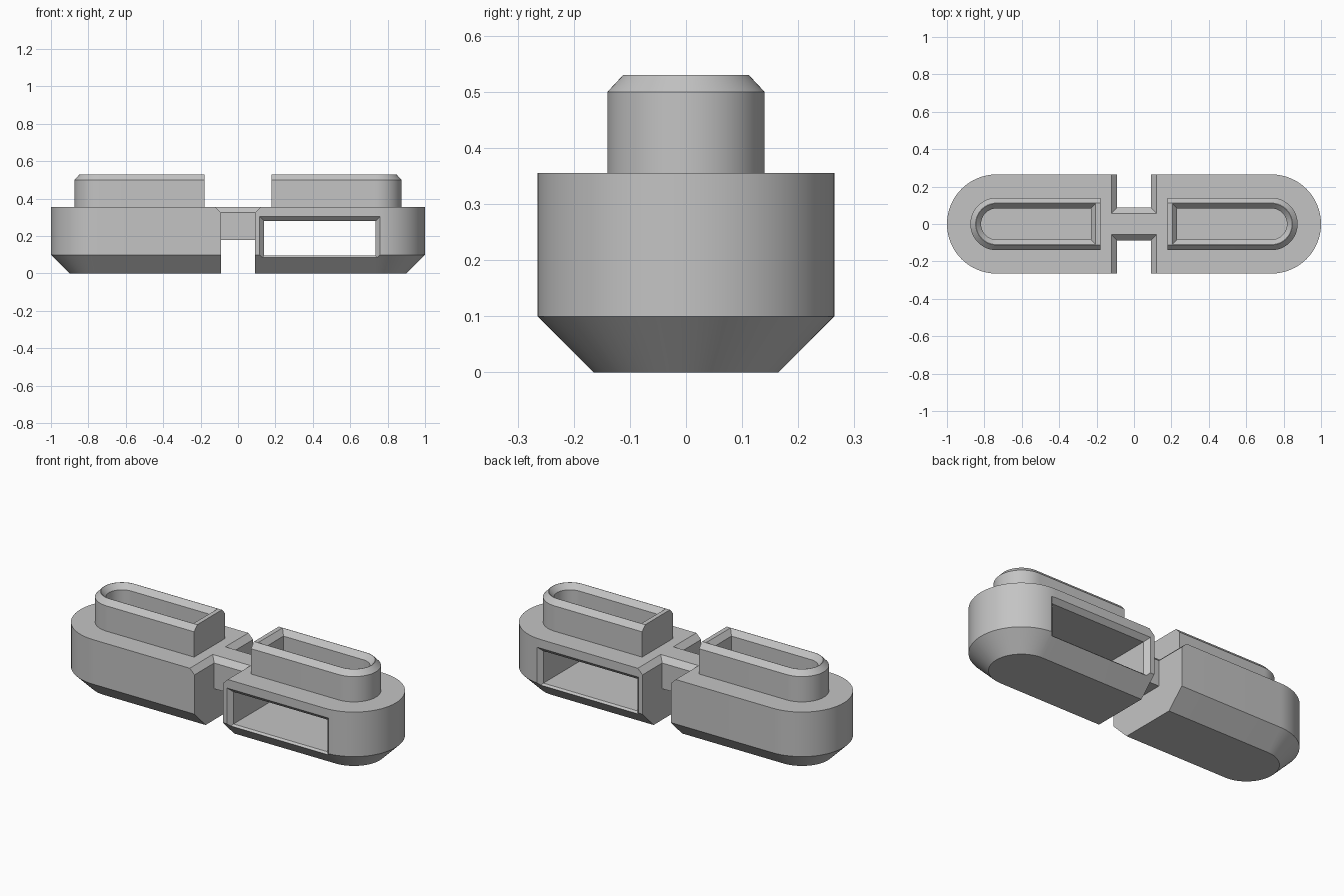
import bpy, bmesh
from math import sin, cos, pi

cube = bpy.data.objects.get("Cube")
if cube:
    bpy.data.objects.remove(cube, do_unlink=True)

grey = bpy.data.materials.new("plain grey")
grey.use_nodes = True
color = (0.55, 0.55, 0.55, 1)
grey.diffuse_color = color
grey.node_tree.nodes["Principled BSDF"].inputs["Base Color"].default_value = color

ARC_CENTRE, SEGMENTS = 0.735, 32


def loft(name, rings):
    """Skin a stack of matching rings and cap both ends."""
    bm = bmesh.new()
    loops = [[bm.verts.new(p) for p in ring] for ring in rings]
    n = len(rings[0])
    for low, high in zip(loops, loops[1:]):
        for i in range(n):
            j = (i + 1) % n
            bm.faces.new((low[i], low[j], high[j], high[i]))
    bm.faces.new(loops[0])
    bm.faces.new(loops[-1])
    bmesh.ops.recalc_face_normals(bm, faces=bm.faces)
    mesh = bpy.data.meshes.new(name)
    bm.to_mesh(mesh)
    bm.free()
    mesh.materials.append(grey)
    obj = bpy.data.objects.new(name, mesh)
    bpy.context.collection.objects.link(obj)
    return obj


def d_ring(side, z, radius, inner_x):
    """Outline with a flat inner end and a round outer end."""
    pts = [(side * inner_x, -radius, z)]
    for i in range(SEGMENTS + 1):
        a = pi * (i / SEGMENTS - 0.5)
        pts.append((side * (ARC_CENTRE + radius * cos(a)), radius * sin(a), z))
    pts.append((side * inner_x, radius, z))
    return pts


def activate(obj):
    bpy.ops.object.select_all(action="DESELECT")
    obj.select_set(True)
    bpy.context.view_layer.objects.active = obj


# Height, radius and inner end of each ring: body, collar, rim, pocket
profile = [
    (0, 0.165, 0.09), (0.1, 0.265, 0.09), (0.325, 0.265, 0.09),
    (0.355, 0.265, 0.12), (0.355, 0.14, 0.18), (0.5, 0.14, 0.18),
    (0.53, 0.112, 0.18), (0.53, 0.11, 0.205), (0.5, 0.083, 0.23),
    (0.355, 0.083, 0.23),
]
left_body = loft("left_body", [d_ring(1, *p) for p in profile])
right_body = loft("right_body", [d_ring(-1, *p) for p in profile])


# Through window with flared edges in the left body
def window_ring(y, grow):
    x0, x1, z0, z1 = 0.14 - grow, 0.735 + grow, 0.096 - grow, 0.28 + grow
    return [(x0, y, z0), (x1, y, z0), (x1, y, z1), (x0, y, z1)]


cutter = loft("window_cutter", [window_ring(y, g) for y, g in
              ((-0.28, 0.04), (-0.24, 0), (0.24, 0), (0.28, 0.04))])
cutter.hide_render = True
cut = left_body.modifiers.new("window", "BOOLEAN")
cut.operation = "DIFFERENCE"
cut.solver = "EXACT"
cut.object = cutter
activate(left_body)
bpy.ops.object.modifier_apply(modifier=cut.name)
bpy.data.objects.remove(cutter, do_unlink=True)

# Bridge bar with chamfered top edges
section = [(-0.087, 0.178), (0.087, 0.178), (0.087, 0.325),
           (0.057, 0.355), (-0.057, 0.355), (-0.087, 0.325)]
loft("bridge", [[(x, y, z) for y, z in section] for x in (-0.12, 0.12)])

# Round ends smooth, chamfers sharp
for body in (left_body, right_body):
    activate(body)
    bpy.ops.object.shade_smooth_by_angle(angle=pi / 9)
